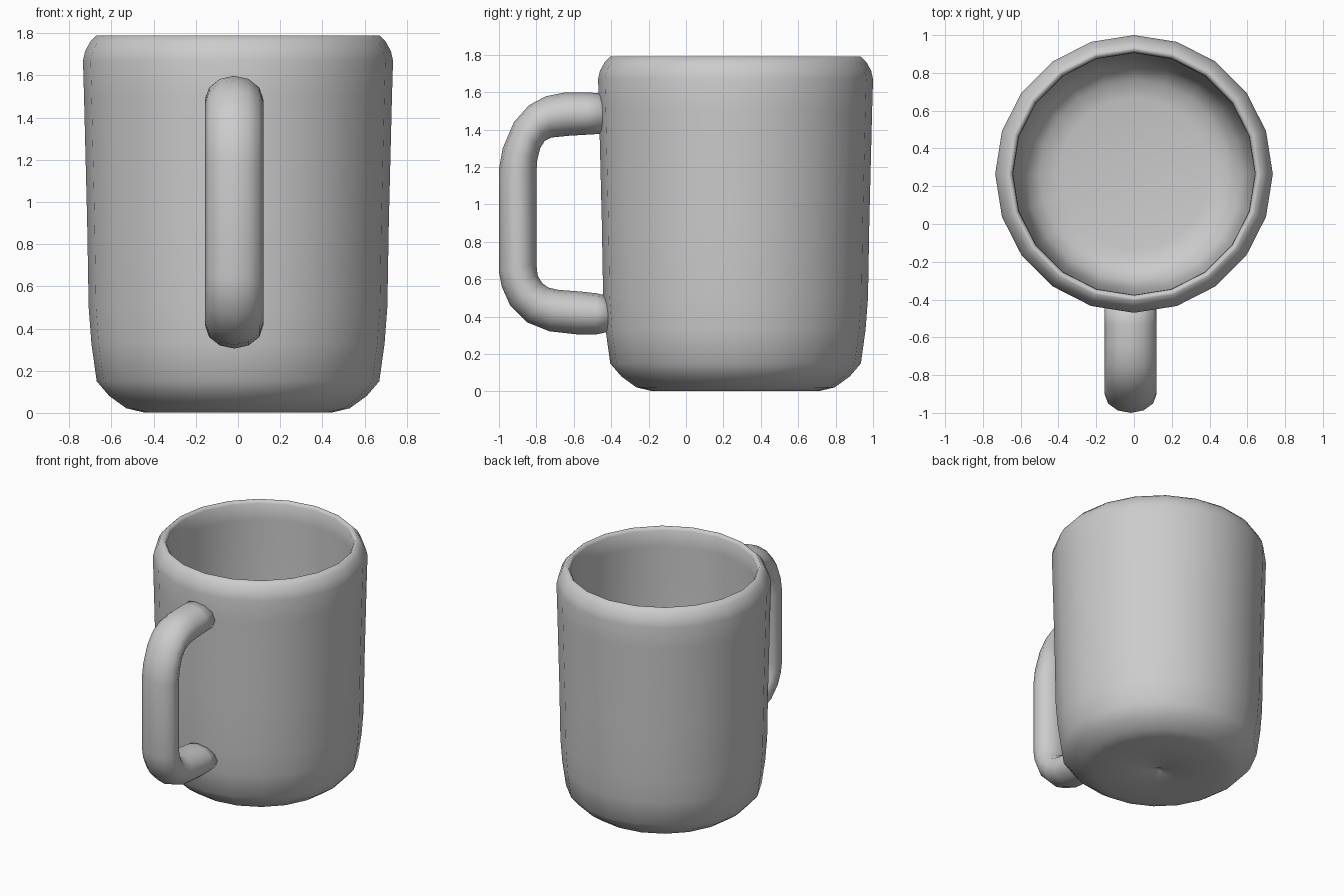
import bpy, bmesh
from math import cos, sin, pi, tau

if "Cube" in bpy.data.objects:
    bpy.data.objects.remove(bpy.data.objects["Cube"])


def finish(name, bm):
    bmesh.ops.remove_doubles(bm, verts=bm.verts, dist=0.0005)
    bmesh.ops.recalc_face_normals(bm, faces=bm.faces)
    mesh = bpy.data.meshes.new(name)
    bm.to_mesh(mesh)
    bm.free()
    obj = bpy.data.objects.new(name, mesh)
    bpy.context.collection.objects.link(obj)
    for p in mesh.polygons:
        p.use_smooth = True
    return obj


def skin(bm, rings):
    """Join successive closed rings of points with quads."""
    loops = [[bm.verts.new(p) for p in ring] for ring in rings]
    n = len(loops[0])
    for a, b in zip(loops, loops[1:]):
        for i in range(n):
            j = (i + 1) % n
            bm.faces.new((a[i], a[j], b[j], b[i]))
    return loops


# Mug body: one lathed profile (radius, z), from the underside over the rim to the inner floor
SIDES, CY = 20, 0.265
profile = [(0.02, 0.01), (0.03, 0.003), (0.45, 0.003), (0.53, 0.022), (0.61, 0.08), (0.67, 0.15),
           (0.695, 0.33), (0.708, 0.5), (0.715, 0.9), (0.73, 1.5), (0.735, 1.67),
           (0.725, 1.715), (0.70, 1.76), (0.67, 1.79), (0.655, 1.79), (0.642, 1.77),
           (0.64, 1.65), (0.645, 1.45), (0.635, 0.9), (0.625, 0.5), (0.605, 0.28),
           (0.57, 0.18), (0.50, 0.12), (0.40, 0.10), (0.02, 0.10)]
bm = bmesh.new()
loops = skin(bm, [[(r * cos(tau * i / SIDES), CY + r * sin(tau * i / SIDES), z)
                   for i in range(SIDES)] for r, z in profile])
bm.faces.new(loops[0])
bm.faces.new(loops[-1])
finish("mug_body", bm)

# Handle: oval rings, each set by its outer and inner edge point (y, z)
pairs = [((-0.41, 1.595), (-0.41, 1.38)), ((-0.53, 1.598), (-0.53, 1.373)),
         ((-0.65, 1.598), (-0.63, 1.367)), ((-0.75, 1.578), (-0.72, 1.358)),
         ((-0.84, 1.53), (-0.755, 1.34)), ((-0.92, 1.44), (-0.78, 1.30)),
         ((-0.98, 1.30), (-0.795, 1.24)), ((-1.0, 1.19), (-0.80, 1.17)),
         ((-1.0, 0.64), (-0.80, 0.68)), ((-0.985, 0.56), (-0.793, 0.62)),
         ((-0.94, 0.46), (-0.77, 0.58)), ((-0.85, 0.37), (-0.735, 0.555)),
         ((-0.73, 0.322), (-0.68, 0.543)), ((-0.58, 0.305), (-0.57, 0.535)),
         ((-0.48, 0.305), (-0.48, 0.525)), ((-0.41, 0.32), (-0.41, 0.51))]
N, CX, HALF_W = 12, -0.018, 0.138
rings = []
for (yo, zo), (yi, zi) in pairs:
    ring = []
    for k in range(N):
        c, s = cos(tau * k / N), sin(tau * k / N)
        ring.append((CX + HALF_W * s, (yo + yi) / 2 + (yo - yi) / 2 * c,
                     (zo + zi) / 2 + (zo - zi) / 2 * c))
    rings.append(ring)
bm = bmesh.new()
loops = skin(bm, rings)
bm.faces.new(loops[0])
bm.faces.new(loops[-1])
finish("handle", bm)
